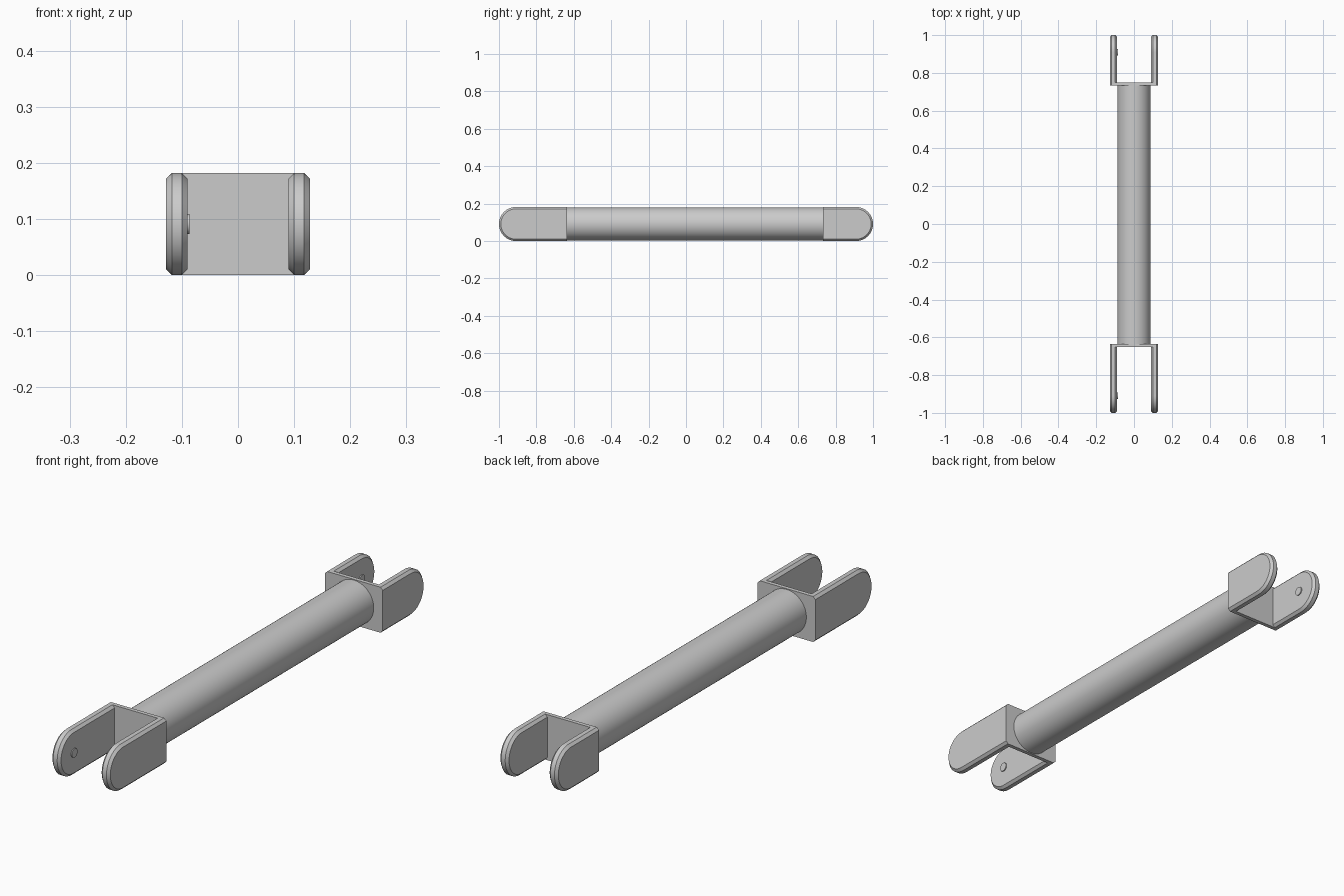
import bpy, bmesh, math
from mathutils import Matrix

if "Cube" in bpy.data.objects:
    bpy.data.objects.remove(bpy.data.objects["Cube"], do_unlink=True)

metal = bpy.data.materials.new("grey metal")
metal.use_nodes = True
metal.diffuse_color = (0.6, 0.6, 0.6, 1)
metal.node_tree.nodes["Principled BSDF"].inputs["Base Color"].default_value = (0.6, 0.6, 0.6, 1)

R = 0.091          # half height, also the radius of the rounded tips
INNER, OUTER = 0.09, 0.128
CHAMFER = 0.01
WEB = 0.016


def add_object(name, bm, smooth=True):
    bmesh.ops.recalc_face_normals(bm, faces=bm.faces)
    mesh = bpy.data.meshes.new(name)
    bm.to_mesh(mesh)
    bm.free()
    mesh.materials.append(metal)
    ob = bpy.data.objects.new(name, mesh)
    bpy.context.collection.objects.link(ob)
    bpy.ops.object.select_all(action="DESELECT")
    ob.select_set(True)
    bpy.context.view_layer.objects.active = ob
    if smooth:
        bpy.ops.object.shade_smooth_by_angle(angle=math.radians(30))
    return ob


def cylinder(name, radius, depth, centre, axis, segments):
    bm = bmesh.new()
    turn = Matrix.Rotation(math.pi / 2, 4, axis)
    bmesh.ops.create_cone(bm, cap_ends=True, segments=segments, radius1=radius,
                          radius2=radius, depth=depth,
                          matrix=Matrix.Translation(centre) @ turn)
    return add_object(name, bm)


def arm_outline(base, end, inset):
    """Side profile of an arm: square at the web, round at the tip."""
    r = R - inset
    points = [(base, R - r), (base, R + r)]
    for i in range(25):
        a = math.pi / 2 - math.pi * i / 24
        points.append((end * (1 - R + r * math.cos(a)), R + r * math.sin(a)))
    return points


def arm(name, side, end, base):
    """Arm plate with chamfered rims, lofted through four outlines."""
    bm = bmesh.new()
    rings = []
    for x, inset in ((INNER, CHAMFER), (INNER + CHAMFER, 0),
                     (OUTER - CHAMFER, 0), (OUTER, CHAMFER)):
        rings.append([bm.verts.new((side * x, y, z)) for y, z in arm_outline(base, end, inset)])
    bm.faces.new(rings[0])
    bm.faces.new(rings[-1])
    for a, b in zip(rings, rings[1:]):
        for i in range(len(a)):
            j = (i + 1) % len(a)
            bm.faces.new((a[i], a[j], b[j], b[i]))
    return add_object(name, bm)


# Round bar between the two forks
FRONT, BACK = -0.635, 0.732
cylinder("round_bar", 0.088, BACK - FRONT, (0, (FRONT + BACK) / 2, R), "X", 64)

# A fork at each end: cross plate, two arms and a small pin on one inner face
for label, end, base in (("front", -1, FRONT), ("back", 1, BACK)):
    bm = bmesh.new()
    bmesh.ops.create_cube(bm, size=1, matrix=Matrix.Translation((0, base + end * WEB / 2, R))
                          @ Matrix.Diagonal((2 * INNER + 2 * CHAMFER, WEB, 2 * R, 1)))
    add_object(label + "_cross_plate", bm, smooth=False)
    for side_name, side in (("left", 1), ("right", -1)):
        arm(f"{label}_{side_name}_arm", side, end, base)
    cylinder(label + "_pin", 0.018, 0.008, (-INNER + 0.0, end * (1 - R), R), "Y", 24)
